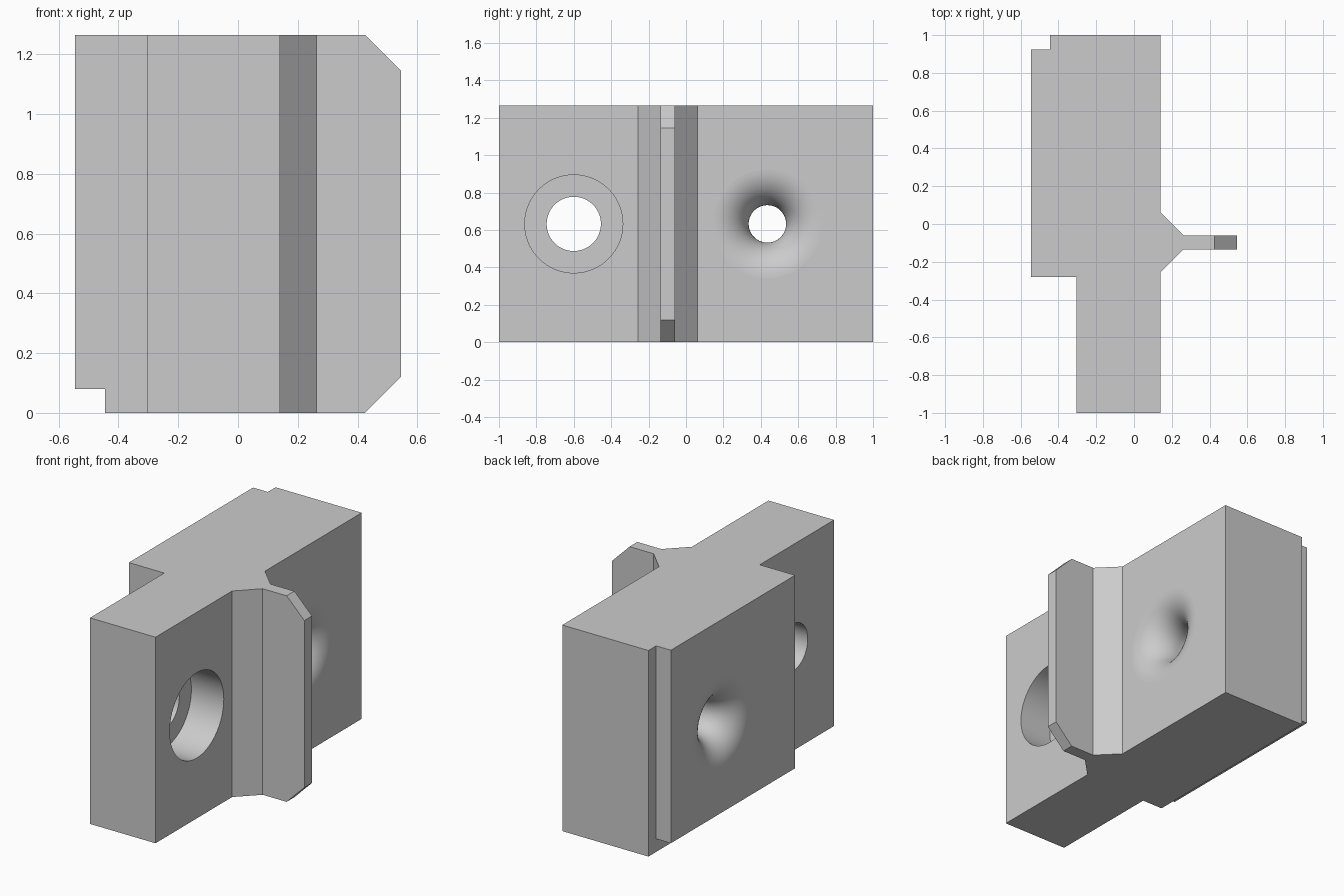
import bpy, bmesh, math
from mathutils import Matrix

if "Cube" in bpy.data.objects:
    bpy.data.objects.remove(bpy.data.objects["Cube"], do_unlink=True)

HEIGHT = 1.265
MID_Z = HEIGHT / 2
RIGHT, LEFT, STEP = 0.14, -0.545, -0.305    # x of the block faces

grey = bpy.data.materials.new("plain grey")
grey.use_nodes = True
colour = (0.6, 0.6, 0.6, 1)
grey.diffuse_color = colour
grey.node_tree.nodes["Principled BSDF"].inputs["Base Color"].default_value = colour


def make_object(name, bm):
    bmesh.ops.recalc_face_normals(bm, faces=bm.faces)
    mesh = bpy.data.meshes.new(name)
    bm.to_mesh(mesh)
    bm.free()
    mesh.materials.append(grey)
    obj = bpy.data.objects.new(name, mesh)
    bpy.context.collection.objects.link(obj)
    return obj


def lathe_x(name, profile, y, segments=96):
    """Closed solid turned about an x-parallel axis from (x, radius) points."""
    bm = bmesh.new()
    rings = []
    for x, r in profile:
        ring = []
        for i in range(segments):
            a = math.tau * i / segments
            ring.append(bm.verts.new((x, y + r * math.cos(a), MID_Z + r * math.sin(a))))
        rings.append(ring)
    for a, b in zip(rings, rings[1:]):
        for i in range(segments):
            j = (i + 1) % segments
            bm.faces.new((a[i], a[j], b[j], b[i]))
    bm.faces.new(rings[0])
    bm.faces.new(rings[-1])
    return make_object(name, bm)


def cut(target, cutter):
    mod = target.modifiers.new(cutter.name, 'BOOLEAN')
    mod.operation = 'DIFFERENCE'
    mod.solver = 'EXACT'
    mod.object = cutter
    bpy.context.view_layer.objects.active = target
    bpy.ops.object.modifier_apply(modifier=mod.name)
    bpy.data.objects.remove(cutter, do_unlink=True)


# Stepped block with a tapered fin, extruded upward from its plan outline
outline = [(STEP, -1), (RIGHT, -1), (RIGHT, -0.257), (0.262, -0.135),
           (0.545, -0.135), (0.545, -0.06), (0.262, -0.06), (RIGHT, 0.062),
           (RIGHT, 1), (-0.445, 1), (-0.445, 0.925), (LEFT, 0.925),
           (LEFT, -0.28), (STEP, -0.28)]
bm = bmesh.new()
base = bm.faces.new([bm.verts.new((x, y, 0)) for x, y in outline])
top = bmesh.ops.extrude_face_region(bm, geom=[base])["geom"]
bmesh.ops.translate(bm, vec=(0, 0, HEIGHT),
                    verts=[v for v in top if isinstance(v, bmesh.types.BMVert)])
# Chamfered fin corners
corners = [e for e in bm.edges
           if all(v.co.x > 0.5 for v in e.verts)
           and abs(e.verts[0].co.z - e.verts[1].co.z) < 0.01]
bmesh.ops.bevel(bm, geom=corners, offset=0.12, segments=1, affect='EDGES')
block = make_object("finned_block", bm)

# Rebate along the bottom left edge
bm = bmesh.new()
bmesh.ops.create_cube(bm, size=1, matrix=Matrix.Translation((-0.645, 0, -0.02))
                      @ Matrix.Diagonal((0.4, 3, 0.2, 1)))
cut(block, make_object("rebate_cutter", bm))

# Counterbored bolt hole through the thin front end
cut(block, lathe_x("bolt_hole_cutter",
                   [(-0.6, 0.145), (-0.08, 0.145), (-0.08, 0.262), (0.3, 0.262)], -0.6))

# Guide hole with a rounded flare on both faces
throat, flare, steps = 0.1, 0.19, 16
curve = [(flare * (1 - math.cos(t)), throat + flare * (1 - math.sin(t)))
         for t in (math.pi / 2 * i / steps for i in range(steps + 1))]
mouth = curve[0][1]
profile = ([(LEFT - 0.1, mouth)] + [(LEFT + d, r) for d, r in curve]
           + [(RIGHT - d, r) for d, r in reversed(curve)] + [(RIGHT + 0.1, mouth)])
cut(block, lathe_x("guide_hole_cutter", profile, 0.435))

# Smooth hole walls, flat planar faces
bpy.ops.object.select_all(action='DESELECT')
block.select_set(True)
bpy.context.view_layer.objects.active = block
bpy.ops.object.shade_smooth_by_angle(angle=math.radians(30))
for face in block.data.polygons:
    if abs(face.normal.x) > 0.999 or face.area > 0.05:
        face.use_smooth = False
